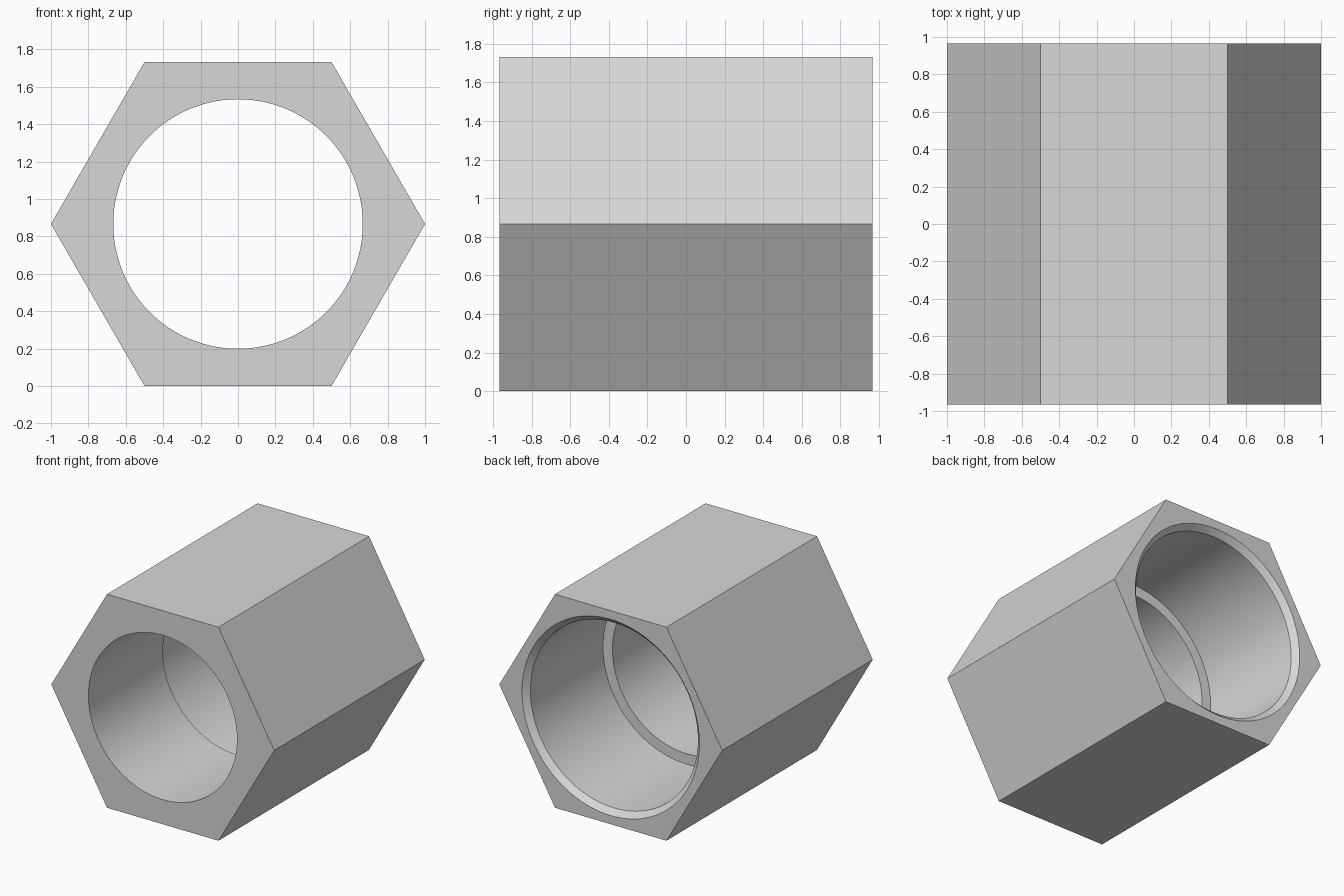
import bpy, bmesh, math

if "Cube" in bpy.data.objects:
    bpy.data.objects.remove(bpy.data.objects["Cube"])

HALF = 0.965             # half length along y
CZ = math.sqrt(3) / 2    # height of the axis
SEG = 96                 # bore segments, a multiple of 6
PER = SEG // 6

# Bore profile from front to back: (y, radius)
bore = [(-HALF, 0.667), (-0.01, 0.667), (-0.01, 0.752),
        (HALF - 0.045, 0.752), (HALF, 0.796)]

bm = bmesh.new()


def ring(y, r, n):
    return [bm.verts.new((r * math.cos(2 * math.pi * i / n), y,
                          CZ + r * math.sin(2 * math.pi * i / n)))
            for i in range(n)]


def skin(a, b):
    n = len(a)
    for i in range(n):
        j = (i + 1) % n
        bm.faces.new((a[i], a[j], b[j], b[i]))


# Outer hexagonal flats
hex_front, hex_back = ring(-HALF, 1, 6), ring(HALF, 1, 6)
skin(hex_front, hex_back)

# Stepped bore with a chamfered rear mouth
rings = [ring(y, r, SEG) for y, r in bore]
for a, b in zip(rings, rings[1:]):
    skin(a, b)

# End faces, one sector per hexagon side
for corners, mouth in ((hex_front, rings[0]), (hex_back, rings[-1])):
    for k in range(6):
        arc = [mouth[(k * PER + i) % SEG] for i in range(PER + 1)]
        bm.faces.new([corners[k], corners[(k + 1) % 6]] + arc[::-1])

bmesh.ops.recalc_face_normals(bm, faces=bm.faces[:])
mesh = bpy.data.meshes.new("hex_sleeve")
bm.to_mesh(mesh)
bm.free()

sleeve = bpy.data.objects.new("hex_sleeve", mesh)
bpy.context.collection.objects.link(sleeve)

grey = bpy.data.materials.new("light_grey")
grey.diffuse_color = (0.68, 0.68, 0.68, 1)
grey.use_nodes = True
grey.node_tree.nodes["Principled BSDF"].inputs["Base Color"].default_value = grey.diffuse_color
mesh.materials.append(grey)

bpy.context.view_layer.objects.active = sleeve
sleeve.select_set(True)
bpy.ops.object.shade_smooth_by_angle(angle=math.radians(30))
